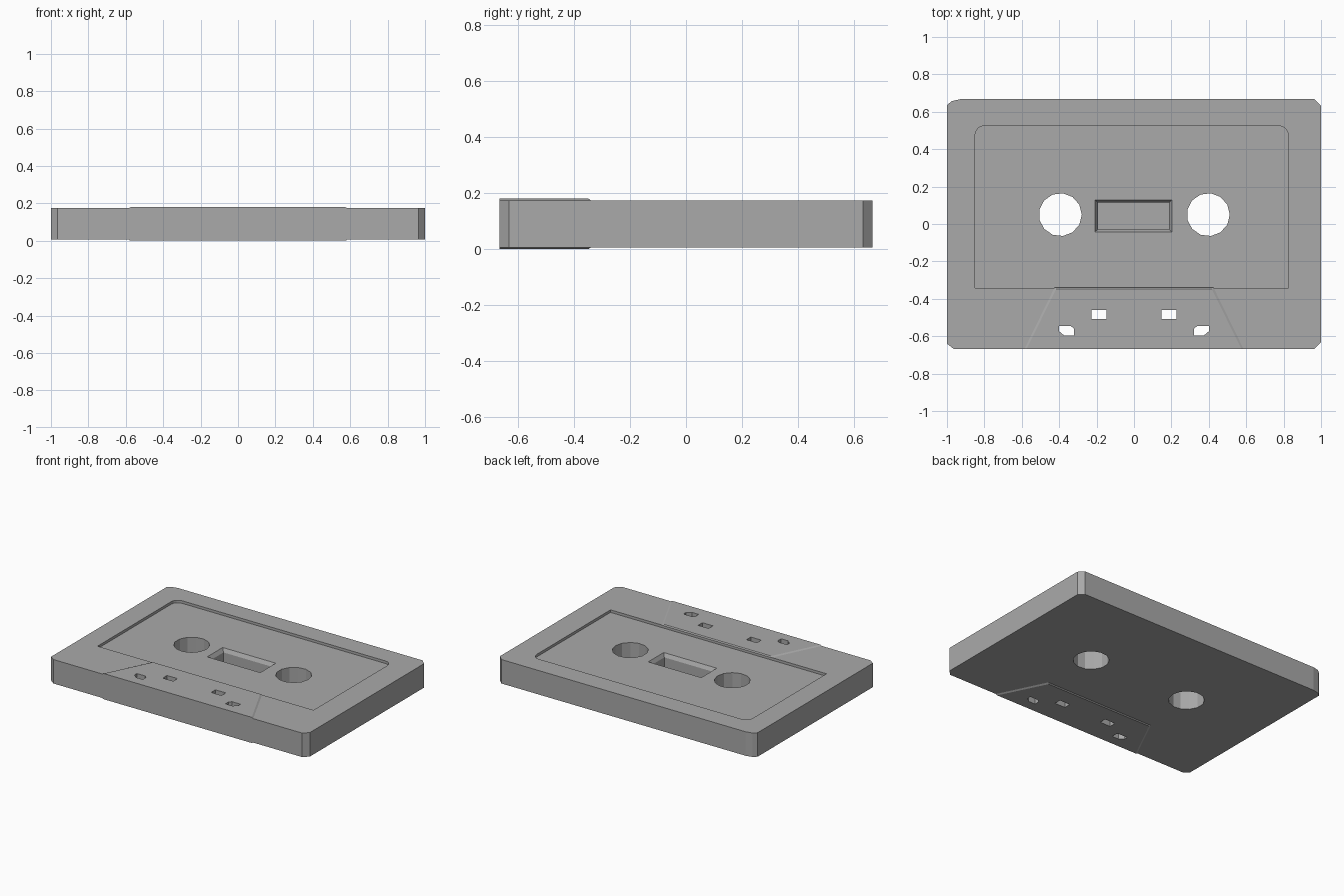
import bpy
import bmesh
from math import cos, sin, pi

cube = bpy.data.objects.get("Cube")
if cube:
    bpy.data.objects.remove(cube, do_unlink=True)

grey = bpy.data.materials.new("shell grey")
grey.use_nodes = True
colour = (0.4, 0.4, 0.4, 1)
grey.diffuse_color = colour
grey.node_tree.nodes["Principled BSDF"].inputs["Base Color"].default_value = colour


def prism(name, low, high, z0, z1):
    """Solid between two matching outlines at heights z0 and z1."""
    bm = bmesh.new()
    a = [bm.verts.new((x, y, z0)) for x, y in low]
    b = [bm.verts.new((x, y, z1)) for x, y in high]
    bm.faces.new(a[::-1])
    bm.faces.new(b)
    for i in range(len(a)):
        j = (i + 1) % len(a)
        bm.faces.new((a[i], a[j], b[j], b[i]))
    bmesh.ops.recalc_face_normals(bm, faces=bm.faces)
    mesh = bpy.data.meshes.new(name)
    bm.to_mesh(mesh)
    bm.free()
    mesh.materials.append(grey)
    obj = bpy.data.objects.new(name, mesh)
    bpy.context.scene.collection.objects.link(obj)
    return obj


def cutter(low, high, z0, z1):
    obj = prism("cutter", low, high, z0, z1)
    obj.hide_render = True
    return obj


def rect(x0, x1, y0, y1):
    return [(x0, y0), (x1, y0), (x1, y1), (x0, y1)]


def arc(cx, cy, r, start, steps):
    return [(cx + r * cos(start + pi / 2 * i / steps),
             cy + r * sin(start + pi / 2 * i / steps)) for i in range(steps + 1)]


def carve(obj, cutters):
    """Cut every cutter from the object and bake the result."""
    for c in cutters:
        mod = obj.modifiers.new("cut", 'BOOLEAN')
        mod.operation = 'DIFFERENCE'
        mod.solver = 'EXACT'
        mod.object = c
    bpy.context.view_layer.update()
    graph = bpy.context.evaluated_depsgraph_get()
    baked = bpy.data.meshes.new_from_object(obj.evaluated_get(graph))
    obj.modifiers.clear()
    obj.data = baked


BOTTOM, TOP, FRONT = 0.006, 0.174, -0.667

# Shell with clipped corners, one of them softer
outline = [(-0.965, FRONT), (0.965, FRONT), (1, -0.632), (1, 0.632), (0.965, 0.667),
           (-0.93, 0.667), (-0.975, 0.657), (-1, 0.635), (-1, -0.64)]
shell = prism("shell", outline, outline, BOTTOM, TOP)

# Raised head-end plates on both faces, with sloping sides
wide = [(-0.585, FRONT), (0.585, FRONT), (0.425, -0.34), (-0.425, -0.34)]
narrow = [(-0.574, FRONT), (0.574, FRONT), (0.416, -0.348), (-0.416, -0.348)]
top_plate = prism("top_head_plate", wide, narrow, TOP, 0.18)
bottom_plate = prism("bottom_head_plate", narrow, wide, 0, BOTTOM)

# Shallow label recess with rounded back corners
x0, x1, y0, y1, r = -0.85, 0.825, -0.342, 0.525, 0.05
label = [(x0, y0), (x1, y0)] + arc(x1 - r, y1 - r, r, 0, 4) + arc(x0 + r, y1 - r, r, pi / 2, 4)
FLOOR = TOP - 0.018
shell_cutters = [cutter(label, label, FLOOR, 0.3)]

# Spool holes
for cx in (-0.394, 0.397):
    ring = [(cx + 0.115 * cos(2 * pi * i / 13), 0.05 + 0.115 * sin(2 * pi * i / 13))
            for i in range(13)]
    shell_cutters.append(cutter(ring, ring, -0.1, 0.3))

# Window pocket with a bevelled rim
inner = rect(-0.193, 0.188, -0.028, 0.115)
outer = rect(-0.21, 0.203, -0.043, 0.13)
shell_cutters.append(cutter(inner, inner, 0.06, 0.2))
shell_cutters.append(cutter(inner, outer, FLOOR - 0.025, FLOOR + 0.001))

# Guide holes through the head end
head_cutters = []
clipped = [(0.35, -0.597), (0.402, -0.597), (0.402, -0.56), (0.385, -0.546),
           (0.32, -0.546), (0.32, -0.572)]
clipped = [(0.722 - x, y) for x, y in clipped]
for side in (-1, 1):
    square = rect(0.147, 0.228, -0.508, -0.46)
    for shape in (square, clipped):
        pts = [(side * x, y) for x, y in shape]
        if side < 0:
            pts.reverse()
        head_cutters.append(cutter(pts, pts, -0.1, 0.3))

carve(shell, shell_cutters + head_cutters)
carve(top_plate, head_cutters)
carve(bottom_plate, head_cutters)
for c in shell_cutters + head_cutters:
    bpy.data.objects.remove(c, do_unlink=True)
